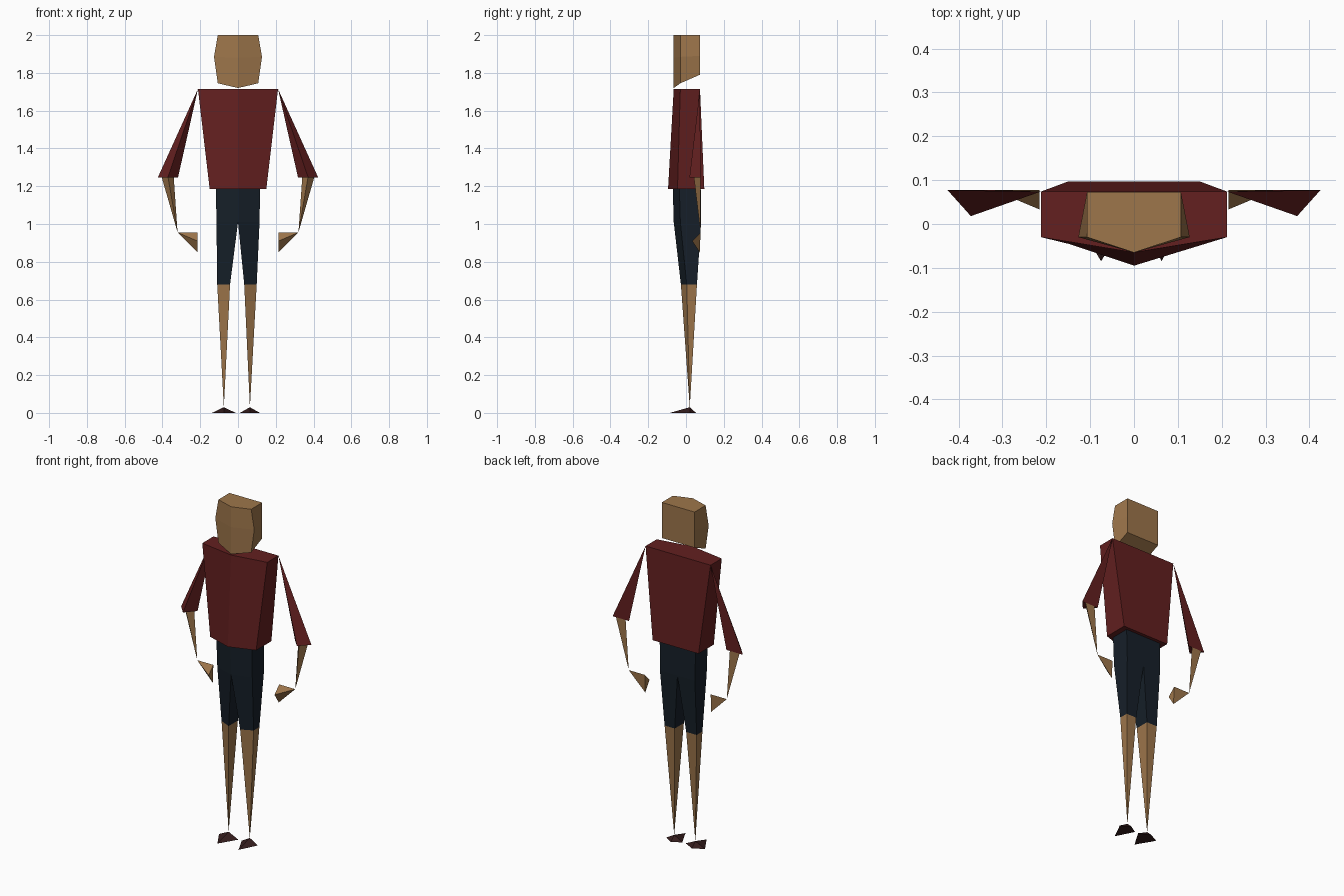
import bpy, bmesh

if "Cube" in bpy.data.objects:
    bpy.data.objects.remove(bpy.data.objects["Cube"])


def material(name, rgb):
    m = bpy.data.materials.new(name)
    m.diffuse_color = (*rgb, 1)
    m.use_nodes = True
    m.node_tree.nodes["Principled BSDF"].inputs["Base Color"].default_value = m.diffuse_color
    return m


SKIN = material("skin", (0.34, 0.18, 0.07))
SHIRT = material("shirt_red", (0.125, 0.014, 0.014))
NAVY = material("navy", (0.008, 0.014, 0.022))
SHOE = material("dark_brown", (0.035, 0.012, 0.012))


def loft(name, rings, mat, side=1):
    """Skin a list of rings; a one-point ring is a tip. side=-1 mirrors in x."""
    bm = bmesh.new()
    vs = [[bm.verts.new((side * x, y, z)) for x, y, z in r] for r in rings]
    for a, b in zip(vs, vs[1:]):
        n = max(len(a), len(b))
        for i in range(n):
            j = (i + 1) % n
            quad = [a[i % len(a)], a[j % len(a)], b[j % len(b)], b[i % len(b)]]
            bm.faces.new(list(dict.fromkeys(quad)))
    for end in (vs[0], vs[-1]):
        if len(end) > 2:
            bm.faces.new(end)
    bmesh.ops.recalc_face_normals(bm, faces=bm.faces)
    me = bpy.data.meshes.new(name)
    bm.to_mesh(me)
    bm.free()
    me.materials.append(mat)
    ob = bpy.data.objects.new(name, me)
    bpy.context.collection.objects.link(ob)
    return ob


def penta(front, corner, back):
    """Body ring: ridged front, flat back, from (y,z), (x,y,z), (x,y,z)."""
    (cx, cy, cz), (bx, by, bz) = corner, back
    return [(0, *front), (cx, cy, cz), (bx, by, bz), (-bx, by, bz), (-cx, cy, cz)]


def leg_ring(x0, x1, front, corner, back, z):
    """Half of a body ring, inner side at x0 and outer side at x1."""
    return [(x0, front, z), (x1, corner, z), (x1, back, z), (x0, back, z)]


# Head
loft("head", [
    penta((-0.065, 1.72), (0.107, -0.03, 1.745), (0.107, 0.073, 1.79)),
    penta((-0.065, 1.88), (0.127, -0.03, 1.885), (0.107, 0.073, 1.89)),
    penta((-0.065, 2.0), (0.107, -0.03, 2.0), (0.107, 0.073, 2.0))], SKIN)

# Shirt body
loft("shirt", [
    penta((-0.095, 1.185), (0.15, -0.045, 1.185), (0.15, 0.097, 1.185)),
    penta((-0.065, 1.715), (0.212, -0.03, 1.715), (0.212, 0.074, 1.715))], SHIRT)

# Hips of the shorts
loft("shorts_hips", [
    penta((-0.065, 1.01), (0.114, -0.03, 1.01), (0.114, 0.08, 1.01)),
    penta((-0.07, 1.19), (0.117, -0.035, 1.19), (0.117, 0.078, 1.19))], NAVY)

for label, s, inner, outer, ankle, half in (("right", 1, 0.033, 0.099, 0.063, 0.053),
                                            ("left", -1, 0.042, 0.11, 0.075, 0.063)):
    # Leg: short leg, bare calf, pointed shoe
    hem = leg_ring(inner, outer, -0.027, 0.004, 0.058, 0.68)
    loft(label + "_short_leg",
         [leg_ring(0, 0.114, -0.065, -0.03, 0.08, 1.01), hem], NAVY, s)
    tip = [(ankle, 0.02, 0.03)]
    loft(label + "_calf", [hem, tip], SKIN, s)
    sole = [(ankle, -0.085, 0), (ankle + half, 0.02, 0),
            (ankle, 0.053, 0), (ankle - half, 0.02, 0)]
    loft(label + "_shoe", [sole, tip], SHOE, s)

    # Arm: sleeve, forearm, hand
    loft(label + "_sleeve", [
        [(0.212, 0.074, 1.715)],
        [(0.425, 0.077, 1.245), (0.372, 0.018, 1.245), (0.318, 0.077, 1.245)]], SHIRT, s)
    wrist = [(0.32, 0.077, 0.955)]
    loft(label + "_forearm", [
        [(0.403, 0.077, 1.245), (0.37, 0.042, 1.245), (0.34, 0.077, 1.245)], wrist], SKIN, s)
    loft(label + "_hand", [
        wrist, [(0.215, 0.077, 0.955), (0.215, 0.033, 0.91), (0.215, 0.073, 0.85)]], SKIN, s)
